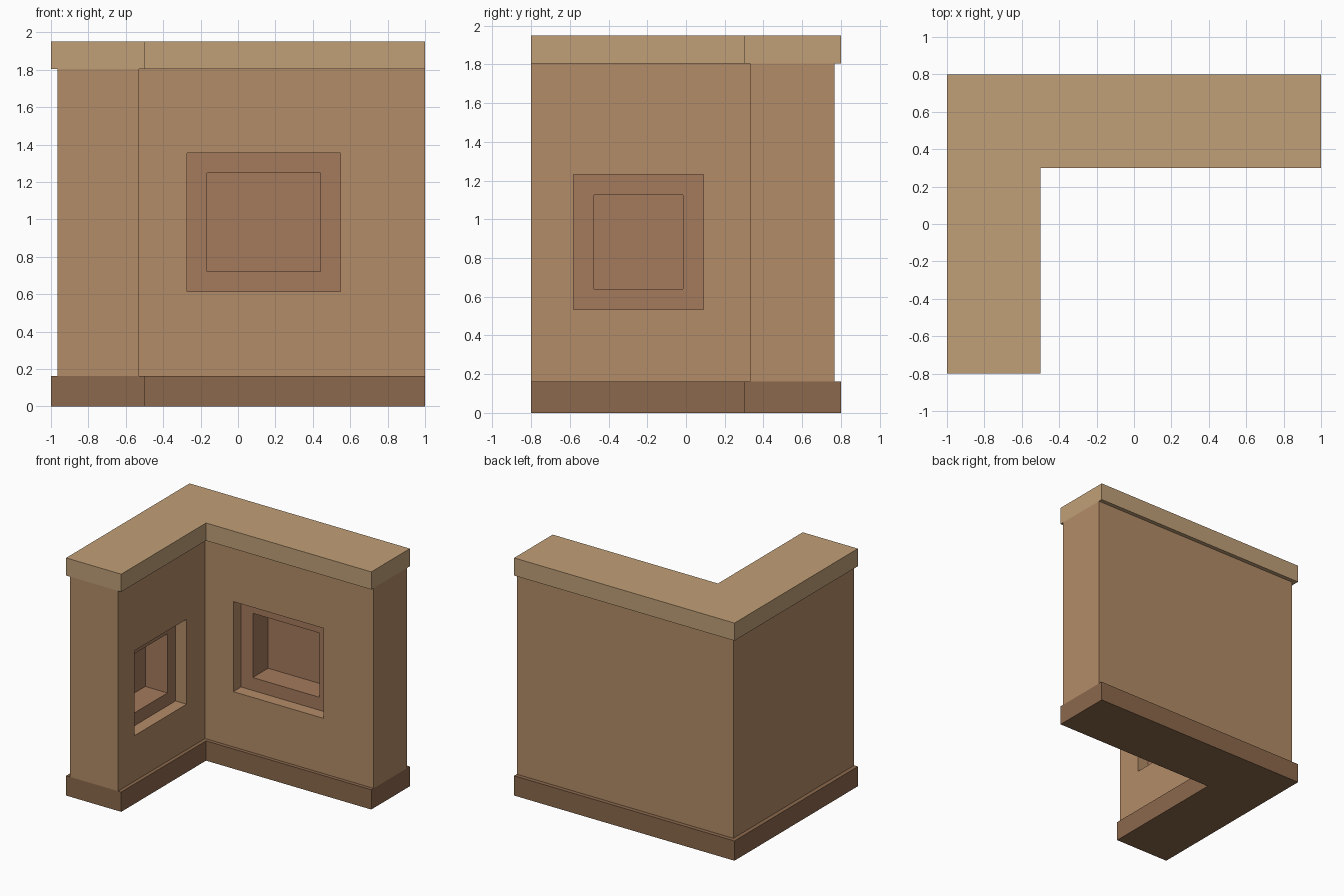
import bpy, bmesh
from mathutils import Vector

if "Cube" in bpy.data.objects:
    bpy.data.objects.remove(bpy.data.objects["Cube"])


def material(name, rgb):
    lin = [((c / 255 + 0.055) / 1.055) ** 2.4 for c in rgb]
    m = bpy.data.materials.new(name)
    m.diffuse_color = (*lin, 1)
    m.use_nodes = True
    m.node_tree.nodes["Principled BSDF"].inputs["Base Color"].default_value = m.diffuse_color
    return m


CAP = material("cap_stone", (193, 160, 120))
WALL = material("wall_plaster", (180, 140, 104))
BASE = material("base_stone", (139, 104, 76))
NICHE = material("niche_lining", (165, 122, 92))


def add_object(name, bm, mat=None):
    bmesh.ops.recalc_face_normals(bm, faces=bm.faces)
    me = bpy.data.meshes.new(name)
    bm.to_mesh(me)
    bm.free()
    ob = bpy.data.objects.new(name, me)
    bpy.context.collection.objects.link(ob)
    if mat:
        me.materials.append(mat)
    return ob


def l_prism(name, x0, y1, xi, yi, z0, z1, mat):
    """L-shaped plan with its outer corner at (x0, y1), inner corner at (xi, yi)."""
    plan = [(x0, -0.8), (xi, -0.8), (xi, yi), (1, yi), (1, y1), (x0, y1)]
    bm = bmesh.new()
    face = bm.faces.new([bm.verts.new((x, y, z0)) for x, y in plan])
    top = bmesh.ops.extrude_face_region(bm, geom=[face])["geom"]
    bmesh.ops.translate(bm, vec=(0, 0, z1 - z0),
                        verts=[g for g in top if isinstance(g, bmesh.types.BMVert)])
    return add_object(name, bm, mat)


def cutter(name, lo, hi):
    lo, hi = Vector(lo), Vector(hi)
    bm = bmesh.new()
    bmesh.ops.create_cube(bm, size=1)
    bmesh.ops.scale(bm, vec=hi - lo, verts=bm.verts)
    bmesh.ops.translate(bm, vec=(lo + hi) / 2, verts=bm.verts)
    ob = add_object(name, bm)
    ob.hide_render = True
    return ob


# Plinth, wall and capping
Z0, Z1 = 0.162, 1.805
XI, YI = -0.53, 0.33
l_prism("base_plinth", -1, 0.8, -0.5, 0.3, 0, Z0, BASE)
wall = l_prism("wall", -0.966, 0.766, XI, YI, Z0, Z1, WALL)
l_prism("cap", -1, 0.8, -0.5, 0.3, Z1, 1.95, CAP)

# Stepped niches: (start, end, bottom, top) along each wing
back_niche = (-0.273, 0.547, 0.615, 1.354)
side_niche = (-0.582, 0.09, 0.535, 1.232)
STEP = 0.106
cutters = []
for inset, depth in ((0, 0.1), (STEP, 0.3)):
    a, b, c, d = back_niche
    cutters.append(cutter("back_niche_cutter", (a + inset, YI - 0.1, c + inset),
                          (b - inset, YI + depth, d - inset)))
    a, b, c, d = side_niche
    cutters.append(cutter("side_niche_cutter", (XI - depth, a + inset, c + inset),
                          (XI + 0.1, b - inset, d - inset)))

bpy.context.view_layer.objects.active = wall
for cut in cutters:
    mod = wall.modifiers.new("niche", 'BOOLEAN')
    mod.operation = 'DIFFERENCE'
    mod.solver = 'EXACT'
    mod.object = cut
    bpy.ops.object.modifier_apply(modifier=mod.name)
for cut in cutters:
    bpy.data.objects.remove(cut, do_unlink=True)

# Lining colour on everything behind the first niche step
wall.data.materials.clear()
wall.data.materials.append(WALL)
wall.data.materials.append(NICHE)


def lined(u, z, depth, box):
    a, b, c, d = box
    return a < u < b and c < z < d and 0.09 < depth < 0.32


for p in wall.data.polygons:
    x, y, z = p.center
    inside = lined(x, z, y - YI, back_niche) or lined(y, z, XI - x, side_niche)
    p.material_index = 1 if inside else 0
